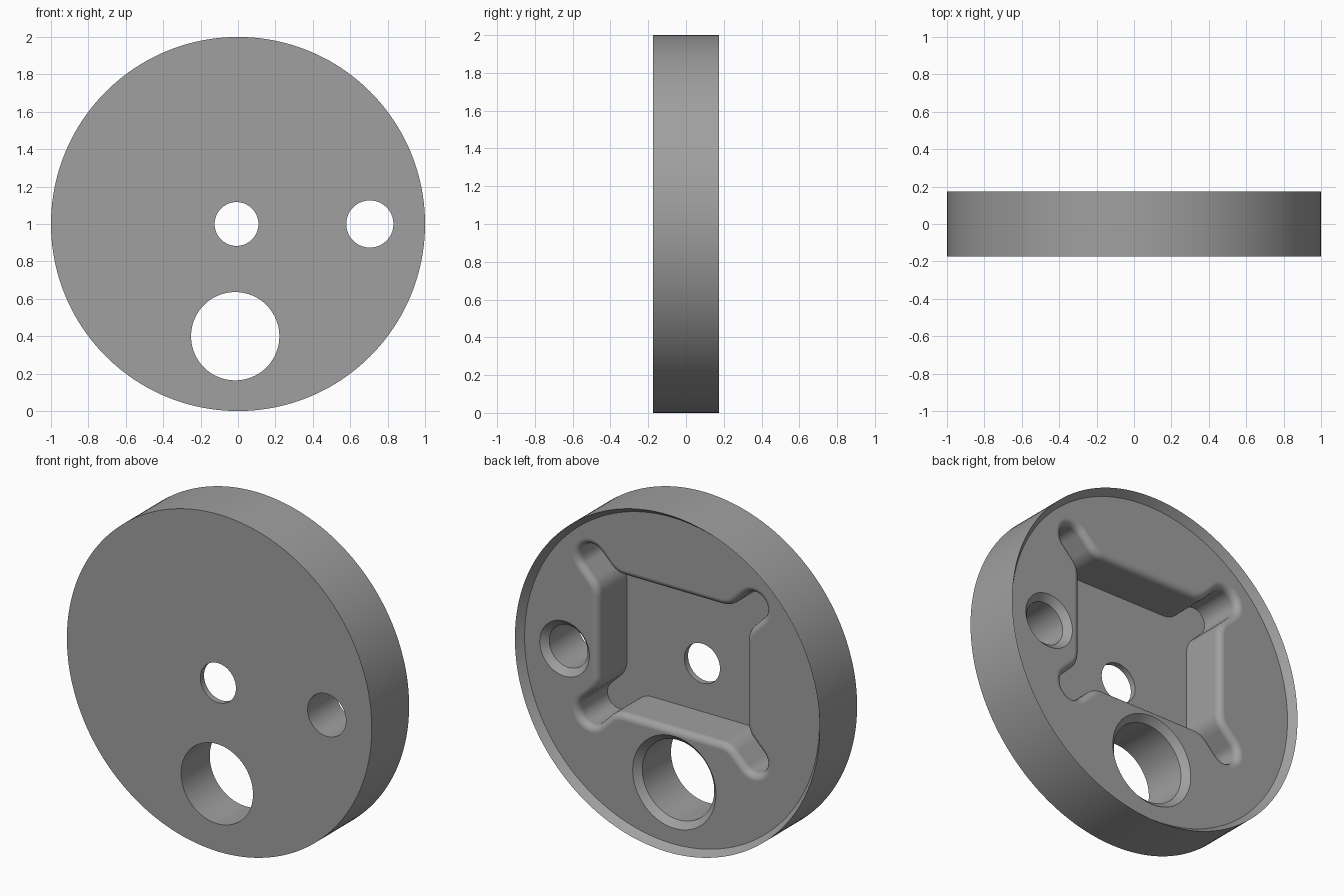
import bpy, bmesh, math

if "Cube" in bpy.data.objects:
    bpy.data.objects.remove(bpy.data.objects["Cube"])

CZ = 1.0                      # height of the disc axis
BACK, FLOOR = 0.131, -0.14    # recessed back face and pocket floor (y)


def loft(name, rings):
    """Closed solid from matching rings of (x, y, z) points, capped at both ends."""
    bm = bmesh.new()
    loops = [[bm.verts.new(p) for p in ring] for ring in rings]
    n = len(loops[0])
    for lo, hi in zip(loops, loops[1:]):
        for i in range(n):
            j = (i + 1) % n
            bm.faces.new((lo[i], lo[j], hi[j], hi[i]))
    bm.faces.new(loops[0][::-1])
    bm.faces.new(loops[-1])
    bmesh.ops.recalc_face_normals(bm, faces=bm.faces)
    mesh = bpy.data.meshes.new(name)
    bm.to_mesh(mesh)
    bm.free()
    obj = bpy.data.objects.new(name, mesh)
    bpy.context.collection.objects.link(obj)
    return obj


def lathe(name, x, z, profile, n):
    """Turned solid around a y-parallel axis; profile is (radius, y)."""
    return loft(name, [[(x + r * math.cos(2 * math.pi * i / n), y,
                         z + r * math.sin(2 * math.pi * i / n)) for i in range(n)]
                       for r, y in profile])


def arc(cx, cz, r, a0, a1, steps):
    return [(cx + r * math.cos(math.radians(a0 + (a1 - a0) * i / steps)),
             cz + r * math.sin(math.radians(a0 + (a1 - a0) * i / steps)))
            for i in range(steps + 1)]


def pocket_outline(d):
    """Rectangle with rounded diagonal ears, grown outward by d."""
    a, b, r, blend, reach = 0.486, 0.408, 0.08, 0.125, 0.047
    back = blend - math.sqrt(2) * (r + blend)
    q = arc(a + blend, b + back, blend - d, 180, 135, 6)
    q += arc(a + reach, b + reach, r + d, -45, 135, 18)
    q += arc(a + back, b + blend, blend - d, -45, -90, 6)
    pts = []
    for sx, sz in ((1, 1), (-1, 1), (-1, -1), (1, -1)):
        quarter = [(sx * x, sz * z) for x, z in q]
        pts += quarter if sx * sz > 0 else quarter[::-1]
    return pts


# Disc with a bevelled raised rim around the back
disc = lathe("disc", 0, CZ, [(1, -0.175), (1, 0.175), (0.967, BACK)], 160)

# Holes: two countersunk from the back, one plain through the pocket floor
cutters = [lathe("centre_hole_cutter", -0.008, CZ, [(0.117, -0.3), (0.117, 0.0)], 64)]
for name, x, z, r in (("side_hole_cutter", 0.705, 1.0, 0.126),
                      ("large_hole_cutter", -0.015, 0.40, 0.236)):
    cutters.append(lathe(name, x, z, [(r, -0.3), (r, BACK - 0.037),
                                      (r + 0.037, BACK), (r + 0.037, 0.3)], 80))

# Pocket with a rounded upper lip
lip = 0.04
levels = [(FLOOR, 0.0)]
for i in range(7):
    t = math.radians(15 * i)
    levels.append((BACK - lip + lip * math.sin(t), lip * (1 - math.cos(t))))
levels.append((0.3, lip))
cutters.append(loft("pocket_cutter", [[(x, y, CZ + 0.122 + z) for x, z in pocket_outline(d)]
                                      for y, d in levels]))

# Cut everything out of the disc
for c in cutters:
    c.hide_render = True
    mod = disc.modifiers.new(c.name, 'BOOLEAN')
    mod.operation, mod.solver, mod.object = 'DIFFERENCE', 'EXACT', c
bpy.context.view_layer.update()
cut = bpy.data.meshes.new_from_object(disc.evaluated_get(bpy.context.evaluated_depsgraph_get()))
disc.modifiers.clear()
disc.data = cut
for c in cutters:
    bpy.data.objects.remove(c)

# Plain grey finish
grey = bpy.data.materials.new("plain_grey")
grey.diffuse_color = (0.35, 0.35, 0.35, 1)
grey.use_nodes = True
grey.node_tree.nodes["Principled BSDF"].inputs["Base Color"].default_value = grey.diffuse_color
disc.data.materials.clear()
disc.data.materials.append(grey)

# Smooth curved walls, crisp edges, flat faces kept flat
bpy.context.view_layer.objects.active = disc
disc.select_set(True)
bpy.ops.object.shade_smooth_by_angle(angle=math.radians(30))
weighted = disc.modifiers.new("flat_face_normals", 'WEIGHTED_NORMAL')
weighted.keep_sharp = True
